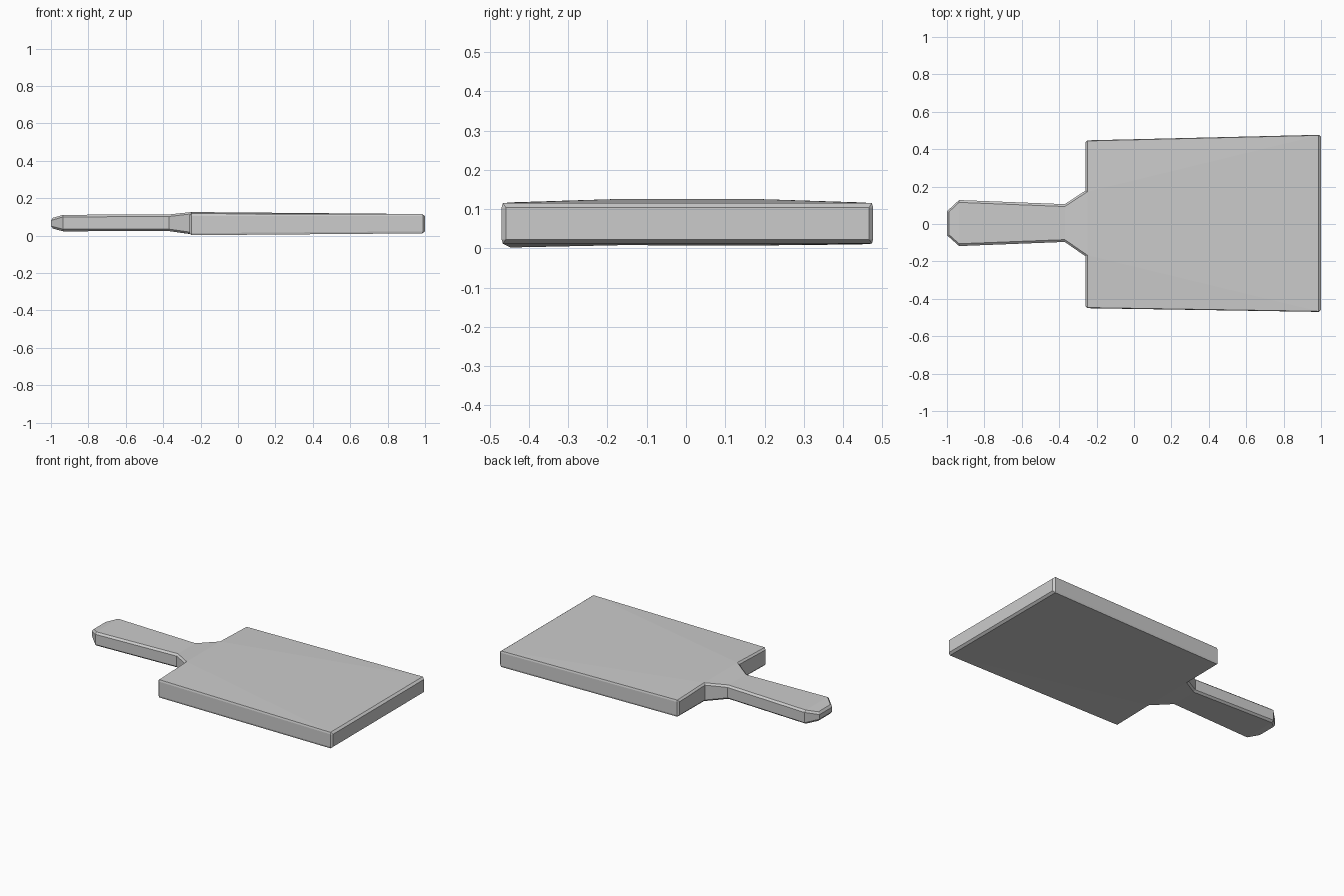
import bpy, bmesh, math

if "Cube" in bpy.data.objects:
    bpy.data.objects.remove(bpy.data.objects["Cube"])

# Stations along the board: x, y back, y front, z bottom back, z bottom front, z top
stations = [
    (-1.00, 0.068, -0.060, 0.040, 0.040, 0.092),   # handle tip
    (-0.935, 0.128, -0.118, 0.023, 0.023, 0.111),  # handle end
    (-0.37, 0.106, -0.096, 0.024, 0.024, 0.113),   # handle root
    (-0.26, 0.178, -0.172, 0.008, 0.008, 0.126),   # neck
    (-0.26, 0.447, -0.450, 0.010, 0.002, 0.117),   # shoulders
    (1.00, 0.477, -0.470, 0.012, 0.012, 0.115),    # far end
]

bm = bmesh.new()
rows = []
for x, yb, yf, zb, zf, zt in stations:
    # order: back top, front top, front bottom, back bottom
    rows.append([bm.verts.new(p) for p in
                 ((x, yb, zt), (x, yf, zt), (x, yf, zf), (x, yb, zb))])

# Handle and neck: four-sided sections
for a, b in zip(rows[:3], rows[1:4]):
    for i in range(4):
        j = (i + 1) % 4
        bm.faces.new((a[i], a[j], b[j], b[i]))
bm.faces.new(rows[0])

# Blade: middle strip, corner triangles, shoulders and sides
neck, sh, end = rows[3:]
for i, j in ((0, 1), (2, 3)):
    bm.faces.new((neck[i], neck[j], end[j], end[i]))
for i in range(4):
    bm.faces.new((neck[i], sh[i], end[i]))
for i, j in ((1, 2), (3, 0)):
    bm.faces.new((neck[i], neck[j], sh[j], sh[i]))
    bm.faces.new((sh[i], sh[j], end[j], end[i]))
bm.faces.new(end)
bmesh.ops.recalc_face_normals(bm, faces=bm.faces)

mesh = bpy.data.meshes.new("cutting_board")
bm.to_mesh(mesh)
bm.free()
board = bpy.data.objects.new("cutting_board", mesh)
bpy.context.collection.objects.link(board)

# Narrow chamfer on the rim and blade corners
bev = board.modifiers.new("chamfer", 'BEVEL')
bev.width = 0.011
bev.segments = 1
bev.limit_method = 'ANGLE'
bev.angle_limit = math.radians(60)
